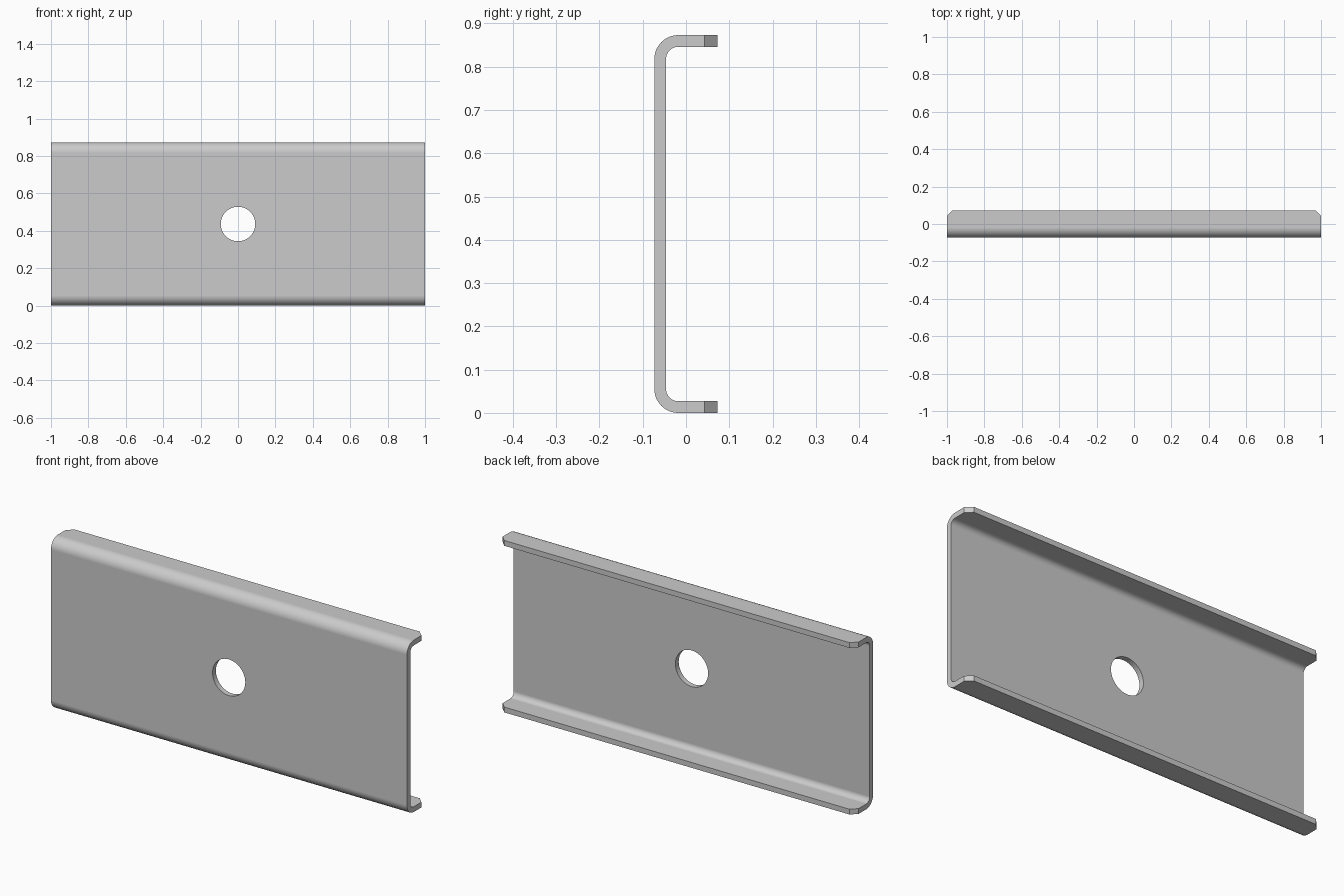
import bpy, bmesh, math
from mathutils import Matrix

if "Cube" in bpy.data.objects:
    bpy.data.objects.remove(bpy.data.objects["Cube"])

HALF_L, HALF_D, H = 1.0, 0.073, 0.873
T, R_OUT, CHAMFER = 0.027, 0.055, 0.03
HOLE_R, STEPS = 0.092, 12


def corner(cy, cz, r, a0, a1):
    """Arc points in the YZ plane."""
    angles = [math.radians(a0 + (a1 - a0) * i / STEPS) for i in range(STEPS + 1)]
    return [(cy + r * math.cos(a), cz + r * math.sin(a)) for a in angles]


# C-shaped sheet section: outer wall down, inner wall back up
cy, r_in = -HALF_D + R_OUT, R_OUT - T
profile = [(HALF_D, H)]
profile += corner(cy, H - R_OUT, R_OUT, 90, 180)
profile += corner(cy, R_OUT, R_OUT, 180, 270)
profile += [(HALF_D, 0), (HALF_D, T)]
profile += corner(cy, R_OUT, r_in, 270, 180)
profile += corner(cy, H - R_OUT, r_in, 180, 90)
profile += [(HALF_D, H - T)]

# Extrude the section along x
bm = bmesh.new()
face = bm.faces.new([bm.verts.new((-HALF_L, y, z)) for y, z in profile])
ext = bmesh.ops.extrude_face_region(bm, geom=[face])
bmesh.ops.translate(bm, vec=(2 * HALF_L, 0, 0),
                    verts=[g for g in ext["geom"] if isinstance(g, bmesh.types.BMVert)])

# Clip the four free flange corners
tips = [e for e in bm.edges
        if all(v.co.y > HALF_D - 1e-4 for v in e.verts)
        and abs(e.verts[0].co.x - e.verts[1].co.x) < 1e-4]
bmesh.ops.bevel(bm, geom=tips, offset=CHAMFER, offset_type='OFFSET',
                segments=1, affect='EDGES')
bmesh.ops.recalc_face_normals(bm, faces=bm.faces[:])
mesh = bpy.data.meshes.new("channel_plate")
bm.to_mesh(mesh)
bm.free()
plate = bpy.data.objects.new("channel_plate", mesh)
bpy.context.collection.objects.link(plate)

# Central round hole through the web
bpy.ops.mesh.primitive_cylinder_add(vertices=64, radius=HOLE_R, depth=0.1,
                                    location=(0, -HALF_D + T / 2, H / 2),
                                    rotation=(math.pi / 2, 0, 0))
cutter = bpy.context.object
cutter.name = "hole_cutter"
cutter.hide_render = True
cut = plate.modifiers.new("hole", 'BOOLEAN')
cut.operation, cut.solver, cut.object = 'DIFFERENCE', 'EXACT', cutter

bpy.ops.object.select_all(action='DESELECT')
plate.select_set(True)
bpy.context.view_layer.objects.active = plate
bpy.ops.object.modifier_apply(modifier="hole")
bpy.data.objects.remove(cutter)

# Smooth bends, crisp edges, flat web
bpy.ops.object.shade_smooth_by_angle(angle=math.radians(30))
plate.modifiers.new("flat_web_normals", 'WEIGHTED_NORMAL').keep_sharp = True
